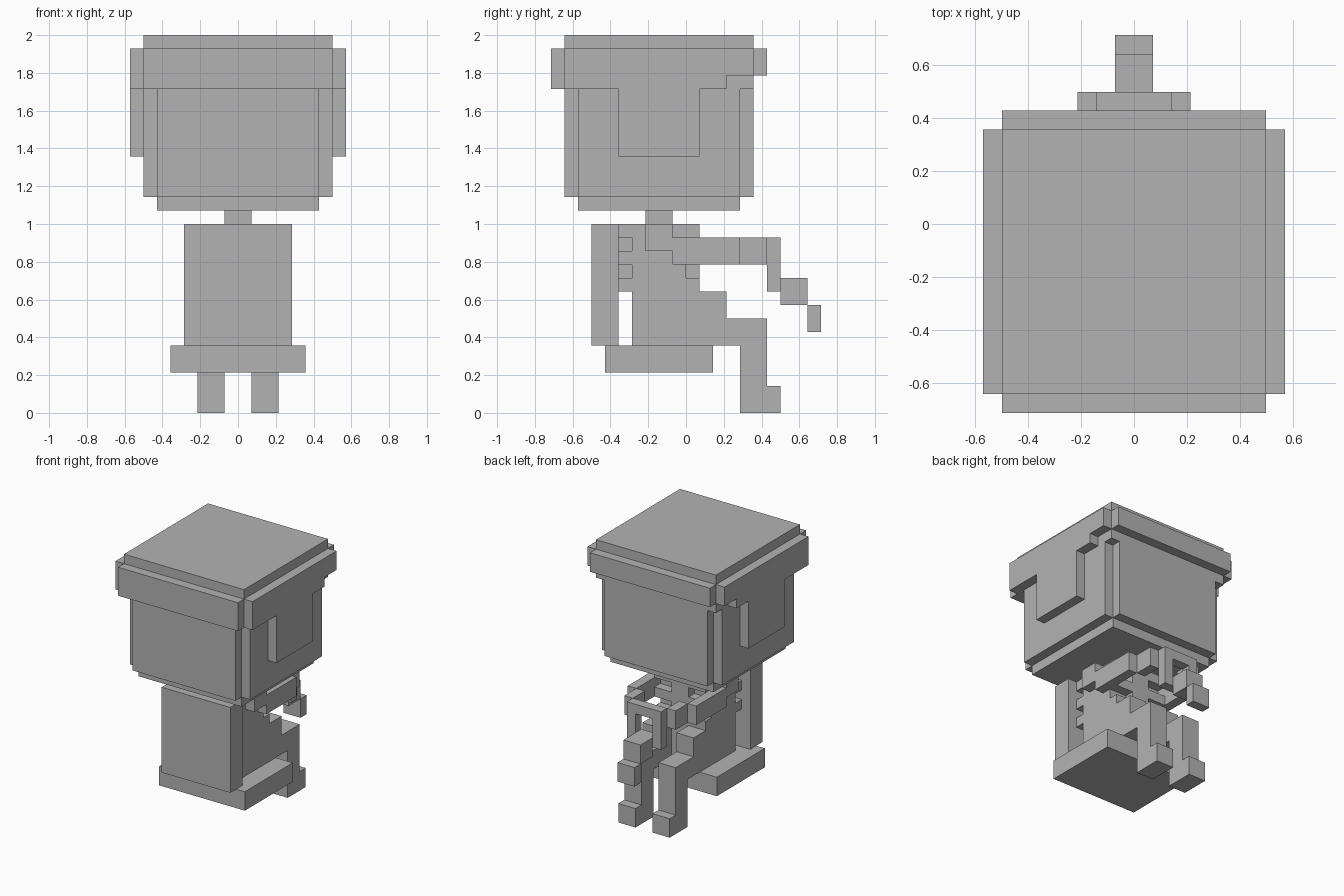
import bpy, bmesh

if "Cube" in bpy.data.objects:
    bpy.data.objects.remove(bpy.data.objects["Cube"])

U = 1 / 14  # one block of the model's grid

grey = bpy.data.materials.new("plain grey")
grey.diffuse_color = (0.45, 0.45, 0.45, 1)
grey.use_nodes = True
grey.node_tree.nodes["Principled BSDF"].inputs["Base Color"].default_value = grey.diffuse_color


def finish(name, bm):
    bmesh.ops.recalc_face_normals(bm, faces=bm.faces)
    bmesh.ops.scale(bm, vec=(U, U, U), verts=bm.verts)
    me = bpy.data.meshes.new(name)
    bm.to_mesh(me)
    bm.free()
    me.materials.append(grey)
    ob = bpy.data.objects.new(name, me)
    bpy.context.collection.objects.link(ob)
    return ob


def box(name, x, y, z):
    """Box from (min, max) pairs in grid units."""
    bm = bmesh.new()
    bmesh.ops.create_cube(bm, size=1)
    for v in bm.verts:
        v.co = [r[0] if c < 0 else r[1] for c, r in zip(v.co, (x, y, z))]
    return finish(name, bm)


def prism(name, points, lo, hi, axis):
    """Extrude a 2D profile along x (points are y, z) or z (points are x, y)."""
    bm = bmesh.new()
    place = (lambda p: (lo, *p)) if axis == "x" else (lambda p: (*p, lo))
    face = bm.faces.new([bm.verts.new(place(p)) for p in points])
    new = bmesh.ops.extrude_face_region(bm, geom=[face])["geom"]
    step = (hi - lo, 0, 0) if axis == "x" else (0, 0, hi - lo)
    bmesh.ops.translate(bm, vec=step, verts=[g for g in new if isinstance(g, bmesh.types.BMVert)])
    return finish(name, bm)


def mirrored(ob):
    ob.modifiers.new("mirror", "MIRROR")
    return ob


# Head with notched vertical corners, chin and neck
prism("head", [(-6, -9), (6, -9), (6, -8), (7, -8), (7, 4), (6, 4),
               (6, 5), (-6, 5), (-6, 4), (-7, 4), (-7, -8), (-6, -8)], 16, 24, "z")
box("chin", (-6, 6), (-8, 4), (15, 16))
box("neck", (-1, 1), (-3, -1), (14, 15))

# Hair cap, front and rear bands, side flaps
box("hair_cap", (-7, 7), (-9, 5), (24, 28))
box("hair_front_band", (-7, 7), (-10, -9), (24, 27))
box("hair_rear_band", (-7, 7), (5, 6), (25, 27))
mirrored(prism("hair_side_flap", [(-9, 27), (-9, 24), (-5, 24), (-5, 19), (1, 19),
                                  (1, 24), (3, 24), (3, 25), (5, 25), (5, 27)], 7, 8, "x"))

# Chair
box("chair_back", (-4, 4), (-7, -5), (5, 14))
box("seat", (-5, 5), (-6, 2), (3, 5))

# Torso: wide ribs with narrower gaps between them
for z in (9, 11, 13):
    box("rib", (-3, 3), (-5, 1), (z, z + 1))
for z in (10, 12):
    box("rib_gap", (-3, 3), (-4, 0), (z, z + 1))
    box("breastbone", (-1, 1), (0, 1), (z, z + 1))
    box("spine", (-1, 1), (-5, -4), (z, z + 1))

# Hips and stepped legs
box("hips", (-1, 1), (-4, 1), (5, 9))
mirrored(prism("leg", [(-4, 5), (4, 5), (4, 0), (7, 0), (7, 2), (6, 2),
                       (6, 7), (3, 7), (3, 9), (-4, 9)], 1, 3, "x"))

# Arms stepping inwards to the joined hands
mirrored(prism("upper_arm", [(-3, 12), (-1, 12), (-1, 11), (4, 11), (4, 13),
                             (-1, 13), (-1, 14), (-3, 14)], 3, 4, "x"))
mirrored(box("forearm", (2, 3), (4, 6), (11, 13)))
mirrored(box("hand", (1, 2), (6, 7), (9, 13)))
box("hand_top_bar", (-1, 1), (6, 7), (12, 13))
box("hand_bottom_bar", (-1, 1), (6, 7), (9, 10))

# Held object
box("held_block", (-1, 1), (7, 9), (8, 10))
box("held_tip", (-1, 1), (9, 10), (6, 8))
